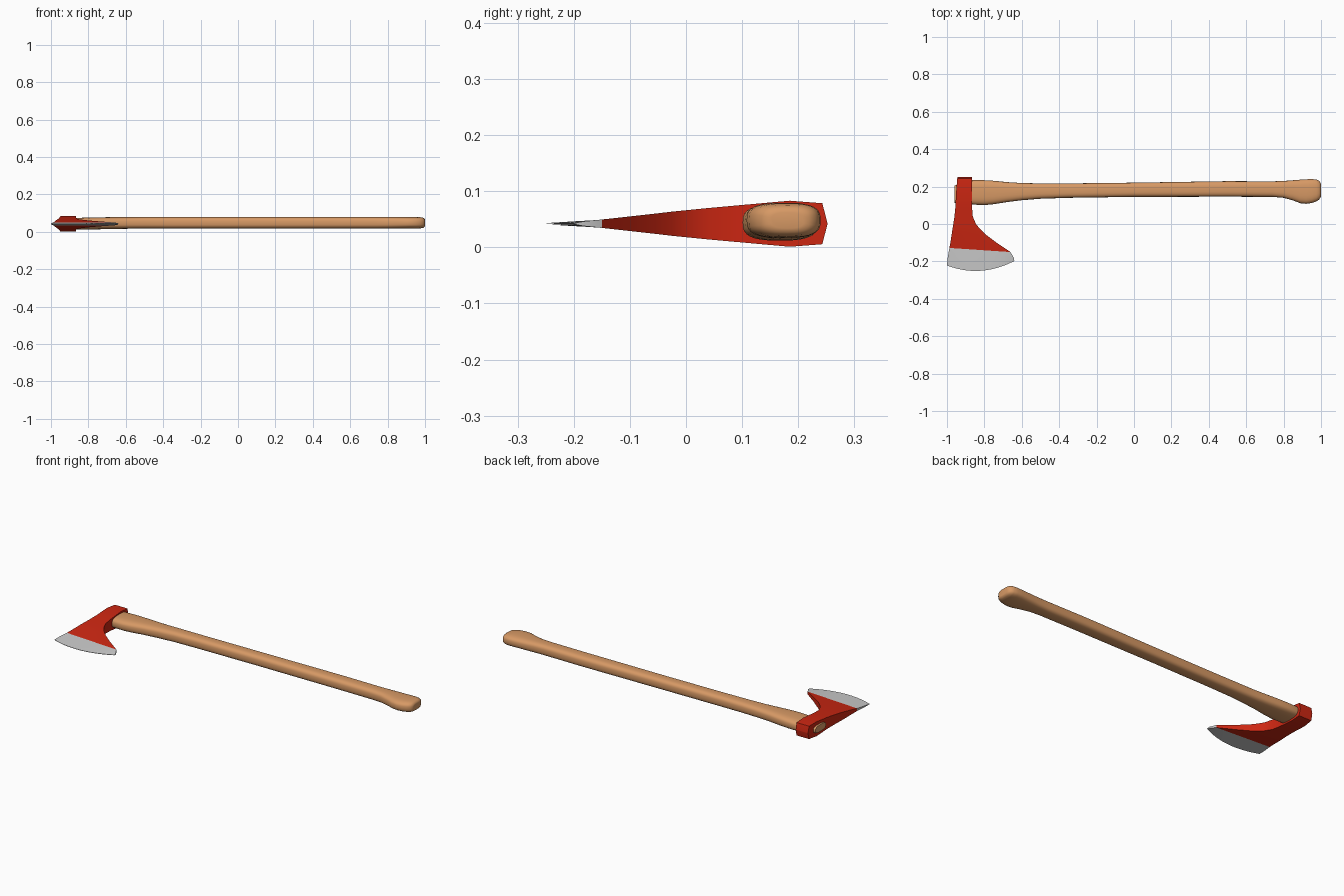
import bpy, bmesh, math

def material(name, color):
    m = bpy.data.materials.new(name)
    m.diffuse_color = color
    return m

def loft(name, rings, mat=None, angle=30):
    """Skin a list of equal-length point rings and cap both ends."""
    bm = bmesh.new()
    vs = [[bm.verts.new(p) for p in r] for r in rings]
    n = len(rings[0])
    for a, b in zip(vs, vs[1:]):
        for i in range(n):
            j = (i + 1) % n
            bm.faces.new((a[i], a[j], b[j], b[i]))
    bm.faces.new(vs[0])
    bm.faces.new(vs[-1])
    bmesh.ops.recalc_face_normals(bm, faces=bm.faces)
    me = bpy.data.meshes.new(name)
    bm.to_mesh(me)
    bm.free()
    ob = bpy.data.objects.new(name, me)
    bpy.context.collection.objects.link(ob)
    if mat:
        me.materials.append(mat)
    bpy.ops.object.select_all(action='DESELECT')
    ob.select_set(True)
    bpy.context.view_layer.objects.active = ob
    bpy.ops.object.shade_smooth_by_angle(angle=math.radians(angle))
    return ob

CZ = 0.042

def head_ring(xl, yl, xr, yr, h, sag=0, cols=14):
    """Slice across the head: upper row, then the mirrored lower row."""
    row = []
    for i in range(cols + 1):
        u = i / cols
        row.append((xl + (xr - xl) * u,
                    yl + (yr - yl) * u - sag * (1 - (2 * u - 1) ** 2)))
    return ([(x, y, CZ + h) for x, y in row] +
            [(x, y, CZ - h) for x, y in reversed(row)])

def handle_ring(x, y0, y1, z0, z1, n=32, e=0.68):
    """Rounded-rectangle slice across the handle."""
    pts = []
    for i in range(n):
        a = 2 * math.pi * i / n
        c, s = math.cos(a), math.sin(a)
        pts.append((x,
                    (y0 + y1) / 2 + (y1 - y0) / 2 * math.copysign(abs(c) ** e, c),
                    (z0 + z1) / 2 + (z1 - z0) / 2 * math.copysign(abs(s) ** e, s)))
    return pts

red = material("red_paint", (0.61, 0.02, 0.006, 1))
wood = material("wood", (0.68, 0.32, 0.13, 1))

# Painted axe head: ridged poll, eye block, flaring beard
seam = (-0.987, -0.128, -0.66, -0.15, 0.0075)
loft("axe_head", [head_ring(*s) for s in [
    (-0.944, 0.252, -0.867, 0.252, 0.001),
    (-0.945, 0.243, -0.866, 0.243, 0.0365),
    (-0.950, 0.185, -0.866, 0.185, 0.041),
    (-0.955, 0.090, -0.866, 0.090, 0.0325),
    (-0.960, 0.040, -0.862, 0.040, 0.028),
    (-0.966, 0.000, -0.845, 0.000, 0.024),
    (-0.970, -0.025, -0.825, -0.025, 0.0215),
    (-0.974, -0.050, -0.795, -0.055, 0.018),
    (-0.980, -0.090, -0.735, -0.100, 0.013),
    seam]], red)

# Bare ground cutting edge with a curved bit
loft("cutting_edge", [head_ring(*s) for s in [
    seam,
    (-0.996, -0.180, -0.642, -0.182, 0.0042, 0.020),
    (-1.000, -0.222, -0.640, -0.198, 0.001, 0.040)]])

# Wooden handle, running through the eye to the swollen knob
loft("handle", [handle_ring(*s) for s in [
    (-0.959, 0.112, 0.205, 0.022, 0.062),
    (-0.900, 0.110, 0.228, 0.015, 0.070),
    (-0.865, 0.104, 0.234, 0.012, 0.074),
    (-0.800, 0.101, 0.234, 0.012, 0.076),
    (-0.750, 0.106, 0.231, 0.013, 0.077),
    (-0.680, 0.117, 0.224, 0.015, 0.078),
    (-0.600, 0.127, 0.219, 0.016, 0.078),
    (-0.500, 0.135, 0.217, 0.017, 0.079),
    (-0.350, 0.140, 0.217, 0.017, 0.079),
    (0.000, 0.145, 0.221, 0.017, 0.079),
    (0.500, 0.146, 0.229, 0.017, 0.079),
    (0.740, 0.145, 0.228, 0.017, 0.079),
    (0.800, 0.140, 0.230, 0.017, 0.079),
    (0.850, 0.126, 0.234, 0.017, 0.079),
    (0.890, 0.111, 0.237, 0.017, 0.079),
    (0.920, 0.108, 0.239, 0.017, 0.079),
    (0.950, 0.112, 0.240, 0.017, 0.079),
    (0.975, 0.121, 0.238, 0.018, 0.078),
    (0.990, 0.131, 0.231, 0.021, 0.075),
    (0.998, 0.142, 0.220, 0.027, 0.069),
    (1.000, 0.152, 0.210, 0.034, 0.062)]], wood, 50)
